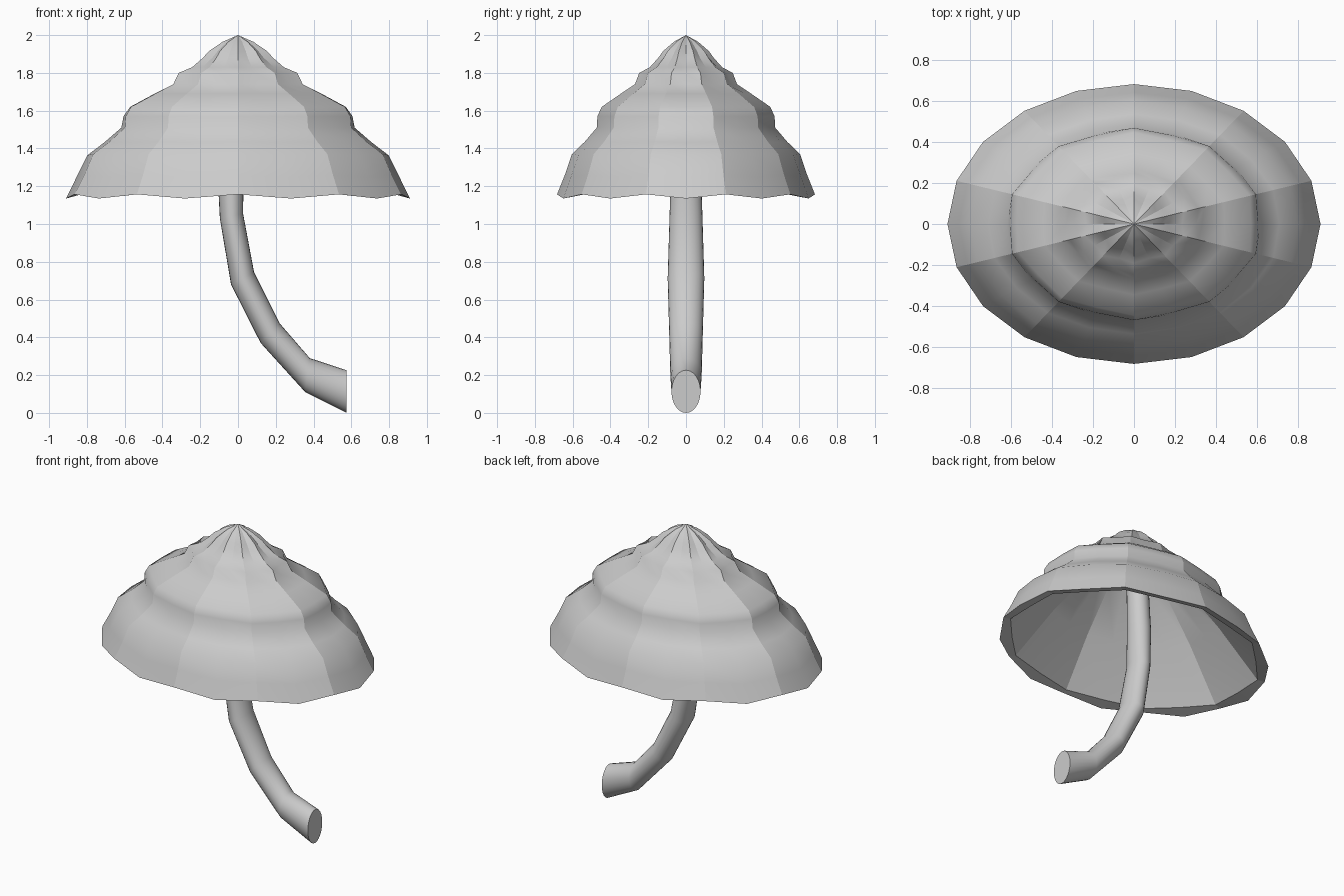
import bpy, bmesh, math
from mathutils import Vector

if "Cube" in bpy.data.objects:
    bpy.data.objects.remove(bpy.data.objects["Cube"])

def add_object(name, bm):
    bmesh.ops.recalc_face_normals(bm, faces=bm.faces)
    me = bpy.data.meshes.new(name)
    bm.to_mesh(me)
    bm.free()
    ob = bpy.data.objects.new(name, me)
    bpy.context.collection.objects.link(ob)
    return ob

def bridge(bm, a, b):
    n = len(a)
    for i in range(n):
        bm.faces.new((a[i], a[(i + 1) % n], b[(i + 1) % n], b[i]))

def fan(bm, ring, tip):
    for i in range(len(ring)):
        bm.faces.new((ring[i], ring[(i + 1) % len(ring)], tip))

def smooth(bm):
    for f in bm.faces:
        f.smooth = True

def sharpen(bm, pairs):
    for a, b in pairs:
        e = bm.edges.get((a, b))
        if e:
            e.smooth = False

# Tiered cap: ten oval panels creased at the ribs, two corners per panel
SIDES = 20
RATIO = 0.75
# radius, height, fold factor on panel middles, drop of panel middles
profile = [(0.085, 1.965, 0.82, 0), (0.162, 1.915, 0.82, 0), (0.195, 1.88, 0.86, 0),
           (0.255, 1.83, 0.92, 0), (0.33, 1.80, 0.92, 0), (0.36, 1.74, 0.92, 0),
           (0.46, 1.69, 0.96, 0), (0.595, 1.62, 0.96, 0), (0.625, 1.57, 0.97, 0),
           (0.63, 1.51, 0.98, 0), (0.715, 1.435, 0.99, 0.003), (0.805, 1.37, 0.99, 0.006),
           (0.855, 1.26, 1, 0.012), (0.91, 1.157, 1, 0.022)]
# Plain panelled lining
lining = [(0.86, 1.16, 0.96, 0.002), (0.59, 1.46, 0.965, 0), (0.32, 1.71, 0.92, 0)]

def cap_ring(bm, r, z, fold=1, drop=0):
    ring = []
    for i in range(SIDES):
        a = 2 * math.pi * i / SIDES
        even = i % 2 == 0
        k = r * (fold if even else 1)
        ring.append(bm.verts.new((k * math.cos(a), k * RATIO * math.sin(a),
                                  z - (drop if even else 0))))
    return ring

bm = bmesh.new()
rings = [cap_ring(bm, *p) for p in profile]
inner = [cap_ring(bm, *p) for p in lining]
peak = bm.verts.new((0, 0, 2.0))
lining_top = bm.verts.new((0, 0, 1.95))
fan(bm, rings[0], peak)
fan(bm, inner[-1], lining_top)
shell = rings + inner
for a, b in zip(shell, shell[1:]):
    bridge(bm, a, b)
smooth(bm)
for i in range(SIDES):
    j = (i + 1) % SIDES
    sharpen(bm, [(rings[-1][i], rings[-1][j]), (inner[0][i], inner[0][j]),
                 (peak, rings[0][i])])
    # ribs run full length, the folds between them only near the peak
    run = shell if i % 2 else rings[:4]
    sharpen(bm, [(a[i], b[i]) for a, b in zip(run, run[1:])])
add_object("mushroom_cap", bm)

# Bent stem: each section is an oval between its outer and inner edge points
sections = [((0.575, 0.226), (0.575, 0.0), 0.077), ((0.38, 0.29), (0.355, 0.111), 0.083),
            ((0.22, 0.475), (0.12, 0.37), 0.089), ((0.085, 0.745), (-0.037, 0.68), 0.097),
            ((0.027, 1.055), (-0.096, 1.03), 0.087), ((0.03, 1.30), (-0.11, 1.30), 0.079),
            ((0.04, 1.72), (-0.09, 1.72), 0.065)]
bm = bmesh.new()
stem = []
for p, q, w in sections:
    p, q = Vector((p[0], 0, p[1])), Vector((q[0], 0, q[1]))
    mid, half = (p + q) / 2, (p - q) / 2
    stem.append([bm.verts.new(mid + half * math.cos(t) + Vector((0, w * math.sin(t), 0)))
                 for t in (2 * math.pi * i / 24 for i in range(24))])
for a, b in zip(stem, stem[1:]):
    bridge(bm, a, b)
bm.faces.new(stem[0])
bm.faces.new(stem[-1])
smooth(bm)
for ring in (stem[0], stem[-1]):
    sharpen(bm, [(ring[i], ring[i - 1]) for i in range(24)])
add_object("mushroom_stem", bm)
